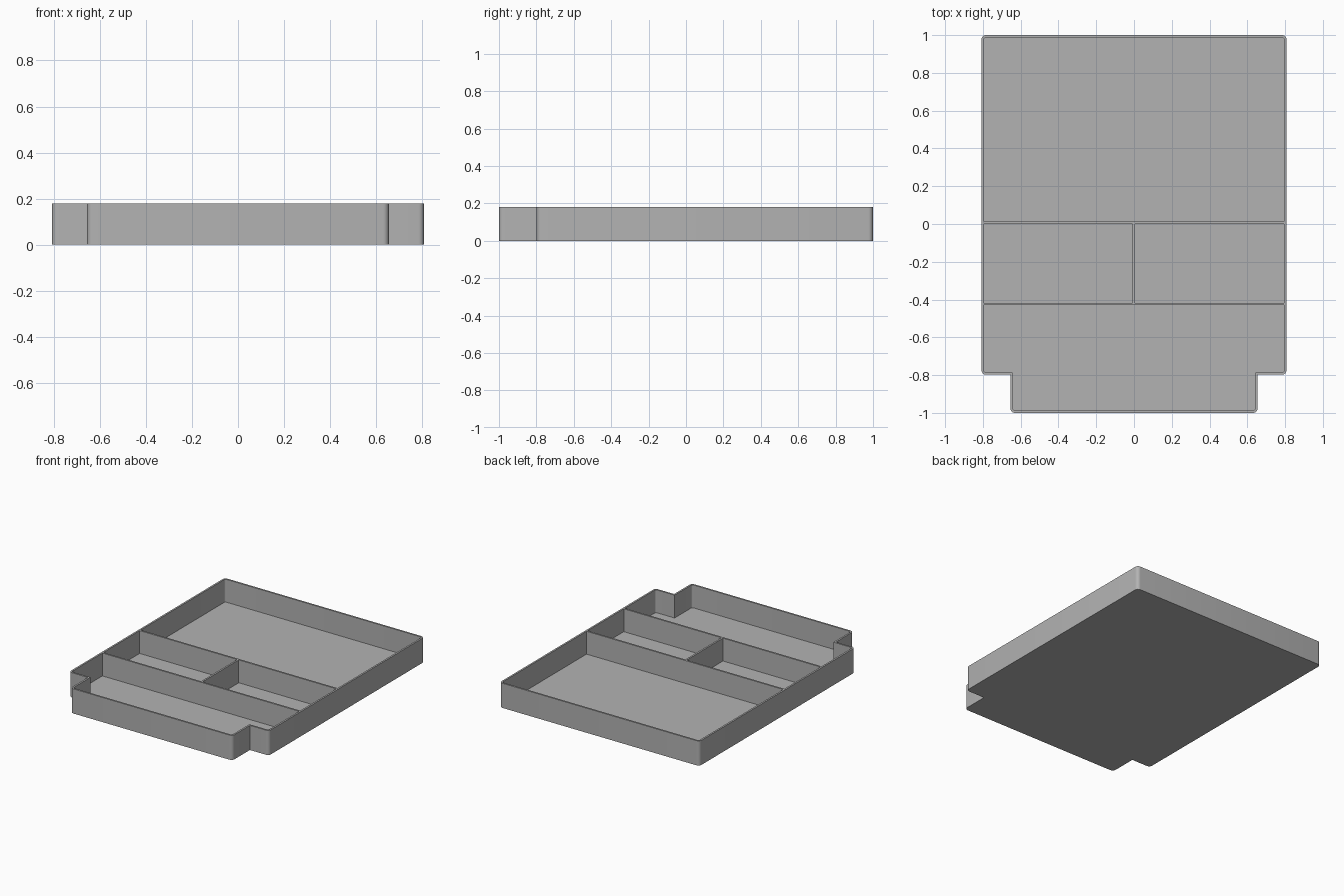
import bpy, bmesh, math
from mathutils import Vector

if "Cube" in bpy.data.objects:
    bpy.data.objects.remove(bpy.data.objects["Cube"], do_unlink=True)

W, NOTCH_X, NOTCH_Y = 0.808, 0.655, -0.798   # half width and front corner notches
H, WALL, FLOOR, RADIUS = 0.18, 0.013, 0.013, 0.025

grey = bpy.data.materials.new("plain grey")
grey.use_nodes = True
colour = (0.45, 0.45, 0.45, 1)
grey.diffuse_color = colour
grey.node_tree.nodes["Principled BSDF"].inputs["Base Color"].default_value = colour


def finish(name, bm):
    bmesh.ops.recalc_face_normals(bm, faces=bm.faces)
    mesh = bpy.data.meshes.new(name)
    bm.to_mesh(mesh)
    bm.free()
    mesh.materials.append(grey)
    obj = bpy.data.objects.new(name, mesh)
    bpy.context.collection.objects.link(obj)
    return obj


def outline(inset, steps=6):
    """Right half of the outline, mirrored; outward corners are rounded."""
    w, n, y, r = W - inset, NOTCH_X - inset, NOTCH_Y + inset, RADIUS - inset
    half = []

    def corner(cx, cy, start):
        for i in range(steps + 1):
            a = math.radians(start + 90 * i / steps)
            half.append((cx + r * math.cos(a), cy + r * math.sin(a)))

    corner(n - r, -1 + inset + r, -90)
    half.append((n, y))
    corner(w - r, y + r, -90)
    corner(w - r, 1 - inset - r, 0)
    return half + [(-x, y) for x, y in reversed(half)]


# Tray shell: outer wall, rim, inner wall, floor and underside
bm = bmesh.new()
loops = [[bm.verts.new((x, y, z)) for x, y in outline(inset)]
         for inset, z in ((0, 0), (0, H), (WALL, H), (WALL, FLOOR))]
for a, b in zip(loops, loops[1:]):
    for i in range(len(a)):
        j = (i + 1) % len(a)
        bm.faces.new((a[i], a[j], b[j], b[i]))
bm.faces.new(loops[0])
bm.faces.new(loops[-1])
tray = finish("tray", bm)
bpy.context.view_layer.objects.active = tray
tray.select_set(True)
bpy.ops.object.shade_smooth_by_angle(angle=math.radians(30))


# Compartment dividers
def divider(name, x0, x1, y0, y1):
    bm = bmesh.new()
    bmesh.ops.create_cube(bm, size=1)
    bmesh.ops.scale(bm, vec=Vector((x1 - x0, y1 - y0, H - FLOOR)), verts=bm.verts)
    bmesh.ops.translate(bm, vec=Vector(((x0 + x1) / 2, (y0 + y1) / 2, (H + FLOOR) / 2)),
                        verts=bm.verts)
    finish(name, bm)


inner = W - WALL
divider("back_divider", -inner, inner, 0, 0.013)
divider("front_divider", -inner, inner, -0.43, -0.417)
divider("middle_divider", -0.007, 0.006, -0.417, 0)
